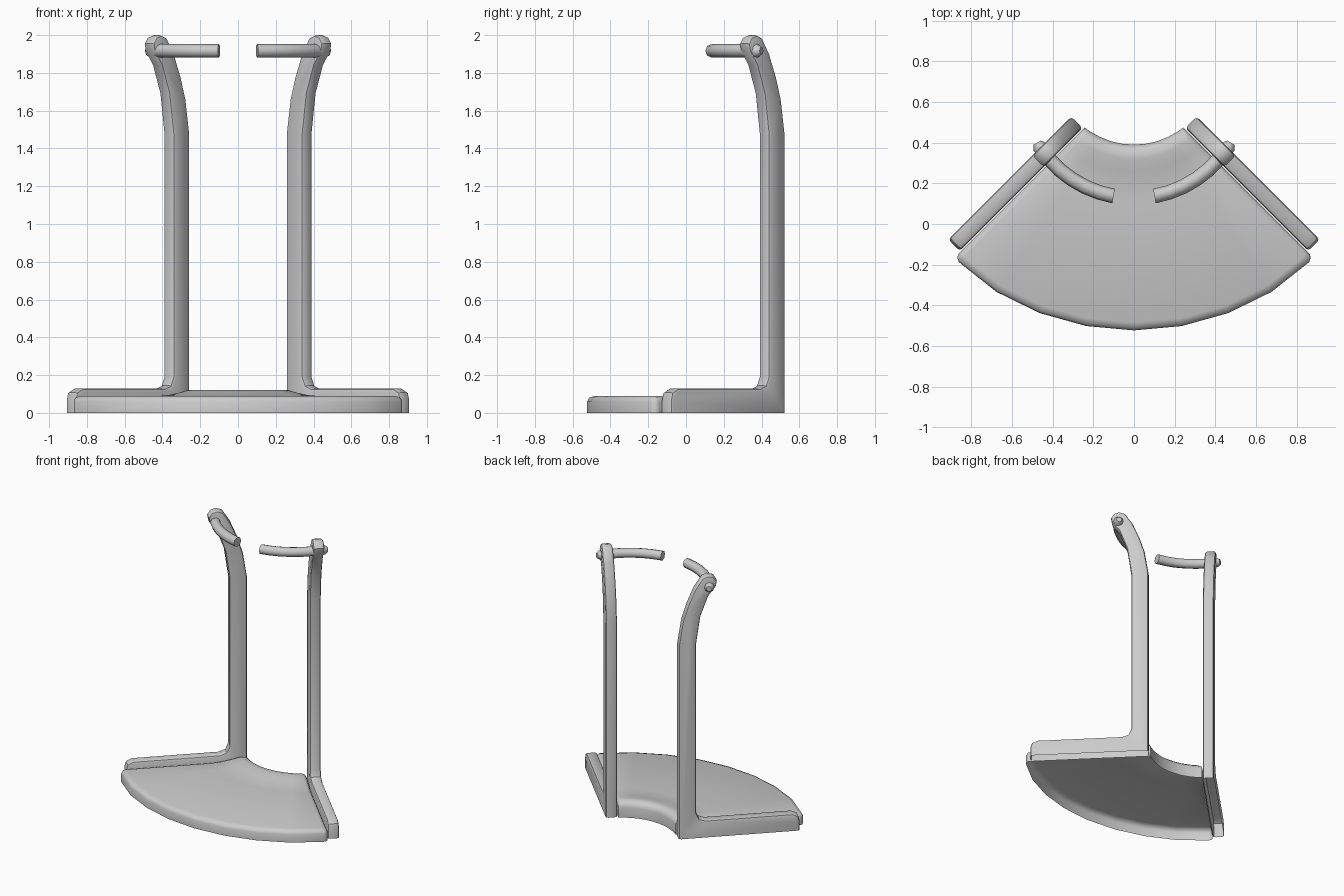
import bpy, bmesh, math

if "Cube" in bpy.data.objects:
    bpy.data.objects.remove(bpy.data.objects["Cube"])

Q = math.sqrt(0.5)


def finish(bm, name, angle=40):
    bmesh.ops.remove_doubles(bm, verts=bm.verts, dist=0.0005)
    bmesh.ops.recalc_face_normals(bm, faces=bm.faces)
    mesh = bpy.data.meshes.new(name)
    bm.to_mesh(mesh)
    bm.free()
    ob = bpy.data.objects.new(name, mesh)
    bpy.context.collection.objects.link(ob)
    bpy.ops.object.select_all(action='DESELECT')
    ob.select_set(True)
    bpy.context.view_layer.objects.active = ob
    bpy.ops.object.shade_smooth_by_angle(angle=math.radians(angle))
    return ob


# L-shaped side support, outline as (distance from back, height)
OUTLINE = [(0, 0), (0.856, 0), (0.856, 0.07), (0.845, 0.108), (0.805, 0.128),
           (0.19, 0.128), (0.145, 0.145), (0.125, 0.19),
           (0.125, 1.48), (0.155, 1.69), (0.21, 1.84), (0.265, 1.915),
           (0.272, 1.955), (0.25, 1.988), (0.21, 2.0), (0.17, 1.985),
           (0.115, 1.90), (0.065, 1.78), (0.028, 1.66), (0, 1.48)]


def side_support(side, name):
    bm = bmesh.new()

    def ring(off):
        return [bm.verts.new((side * (0.28 + (s + off) * Q), 0.5 + (off - s) * Q, z))
                for s, z in OUTLINE]
    a, b = ring(-0.04), ring(0.04)
    n = len(a)
    caps = [bm.faces.new(a), bm.faces.new(b[::-1])]
    for i in range(n):
        j = (i + 1) % n
        bm.faces.new((a[i], b[i], b[j], a[j]))
    bmesh.ops.recalc_face_normals(bm, faces=bm.faces)
    edges = [e for f in caps for e in f.edges if max(v.co.z for v in e.verts) > 0.01]
    bmesh.ops.bevel(bm, geom=edges, offset=0.018, segments=2, profile=0.5,
                    affect='EDGES', clamp_overlap=True)
    # underside is open
    low = [f for f in bm.faces if all(v.co.z < 0.001 for v in f.verts)]
    bmesh.ops.delete(bm, geom=low, context='FACES')
    return finish(bm, name)


# Curved hanger rod through the head of each support
def hanger_rod(side, name):
    bm = bmesh.new()
    stations = [(10.5, 0.036)] + [(10.5 + 46.5 * i / 6, 0.036) for i in range(1, 7)] + [(59.5, 0.02)]
    rings = []
    for deg, rad in stations:
        t = math.radians(deg)
        ring = []
        for k in range(8):
            p = 2 * math.pi * k / 8
            r = 0.552 + rad * math.cos(p)
            ring.append(bm.verts.new((side * r * math.sin(t), 0.68 - r * math.cos(t),
                                      1.917 + rad * math.sin(p))))
        rings.append(ring)
    for a, b in zip(rings, rings[1:]):
        for k in range(8):
            m = (k + 1) % 8
            bm.faces.new((a[k], a[m], b[m], b[k]))
    bm.faces.new(rings[0])
    bm.faces.new(rings[-1])
    return finish(bm, name, 46)


# Fan-shaped base: radial profile swept about (0, 0.78), raised at the inner rim
def fan_base():
    profile = [(1.303, 0), (1.303, 0.06), (1.293, 0.08), (1.265, 0.09), (0.67, 0.09),
               (0.6, 0.094), (0.52, 0.107), (0.46, 0.12), (0.42, 0.119),
               (0.398, 0.1), (0.39, 0.075), (0.39, 0)]
    # rounded side columns: gap to support line, drop in height, trim of outer radius
    side_cols = [(0.045, 1.0, 0.035), (0.045, 0.03, 0.035), (0.055, 0.009, 0.018), (0.075, 0, 0.008)]
    cols = [(-1, c) for c in side_cols]
    cols += [(i / 4, (0.075, 0, 0)) for i in range(-3, 4)]
    cols += [(1, c) for c in side_cols[::-1]]
    bm = bmesh.new()
    grid = []
    for f, (gap, drop, trim) in cols:
        line = []
        for r, z in profile:
            if r > 1.2:
                r -= trim
            top = 0.12 if r < 0.46 else max(z, 0.09)
            t = f * (math.pi / 4 - math.asin(gap / r))
            line.append(bm.verts.new((r * math.sin(t), 0.78 - r * math.cos(t),
                                      max(0, min(z, top - drop)))))
        grid.append(line)
    for a, b in zip(grid, grid[1:]):
        for k in range(len(profile) - 1):
            bm.faces.new((a[k], a[k + 1], b[k + 1], b[k]))
    bmesh.ops.dissolve_degenerate(bm, dist=0.0005, edges=bm.edges)
    return finish(bm, "fan_base", 50)


fan_base()
for side, label in ((1, "right"), (-1, "left")):
    side_support(side, label + "_side_support")
    hanger_rod(side, label + "_hanger_rod")
